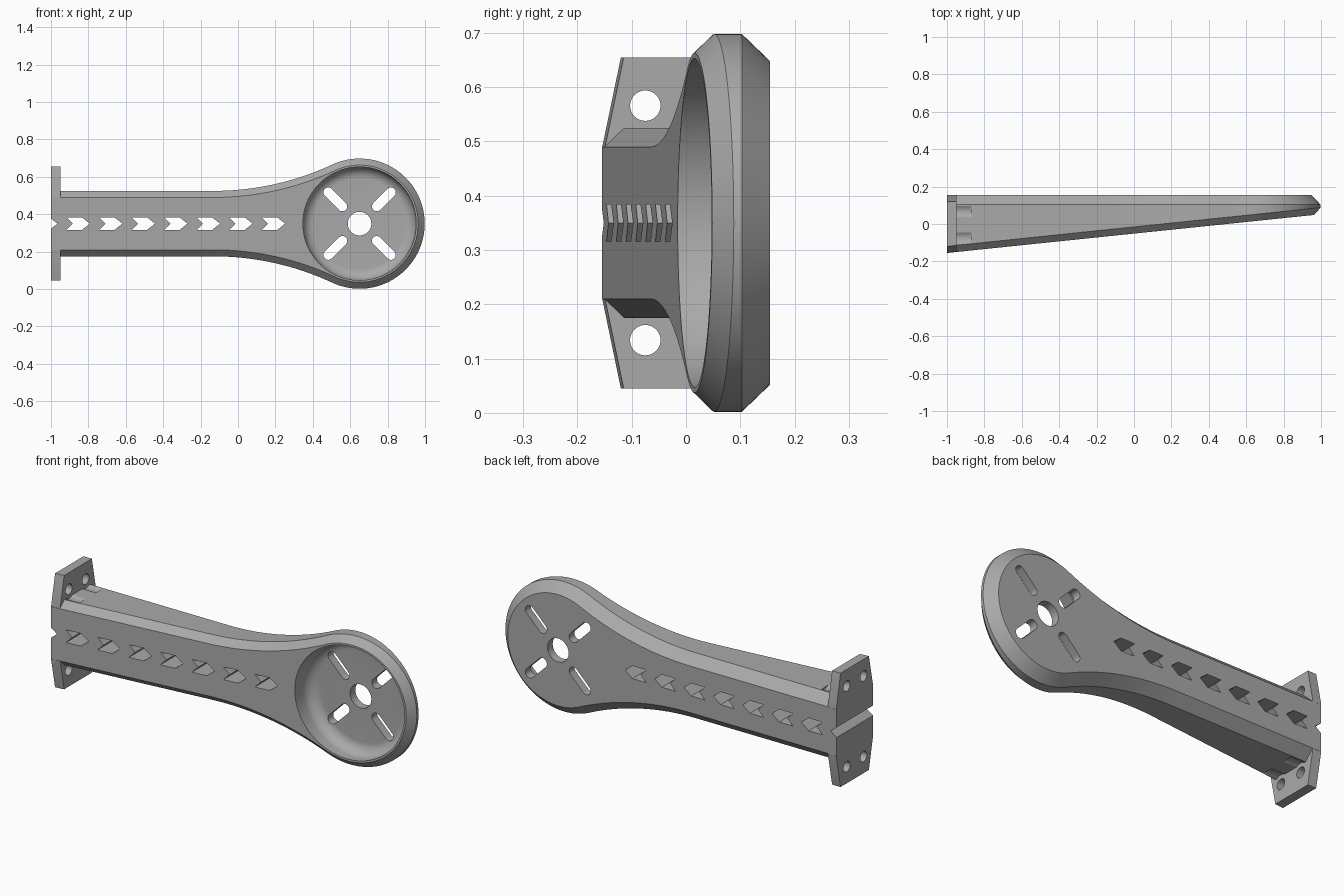
import bpy, bmesh, math
from math import sin, cos, pi

if "Cube" in bpy.data.objects:
    bpy.data.objects.remove(bpy.data.objects["Cube"])

grey = bpy.data.materials.new("grey_plastic")
grey.diffuse_color = (0.40, 0.40, 0.40, 1)
grey.use_nodes = True
grey.node_tree.nodes["Principled BSDF"].inputs["Base Color"].default_value = grey.diffuse_color

CX, CZ, R_HEAD, HALF_W = 0.65, 0.35, 0.348, 0.175   # motor head centre and radius, beam half width
X_BEND = -0.13                                       # where the beam starts to flare
BACK = 0.155


def front(x):
    """Slanted front plane of the arm."""
    return -0.155 + 0.1036 * (x + 1)


def solid(name, lofts):
    """Mesh made of closed lofts; each loft is a list of equal-length rings."""
    bm = bmesh.new()
    for rings in lofts:
        vs = [[bm.verts.new(p) for p in ring] for ring in rings]
        n = len(vs[0])
        for a, b in zip(vs, vs[1:]):
            for i in range(n):
                j = (i + 1) % n
                bm.faces.new((a[i], a[j], b[j], b[i]))
        bm.faces.new(vs[0][::-1])
        bm.faces.new(vs[-1])
    bmesh.ops.recalc_face_normals(bm, faces=bm.faces)
    me = bpy.data.meshes.new(name)
    bm.to_mesh(me)
    bm.free()
    me.materials.append(grey)
    ob = bpy.data.objects.new(name, me)
    bpy.context.collection.objects.link(ob)
    return ob


def circle(u, v, r, n=40):
    return [(u + r * cos(2 * pi * i / n), v + r * sin(2 * pi * i / n)) for i in range(n)]


def along_y(pts, y0, y1):
    return [[(x, y, z) for x, z in pts] for y in (y0, y1)]


def along_x(pts, x0, x1):
    return [[(x, y, z) for y, z in pts] for x in (x0, x1)]


def cut(ob, cutters):
    bpy.context.view_layer.objects.active = ob
    for c in cutters:
        m = ob.modifiers.new("cut", 'BOOLEAN')
        m.operation, m.solver, m.object = 'DIFFERENCE', 'EXACT', c
        bpy.ops.object.modifier_apply(modifier=m.name)


# Arm outline, inset by d: straight beam, flare arc and round head share their centres
def outline(d):
    dx = CX - X_BEND
    flare = (dx ** 2 - R_HEAD ** 2 + HALF_W ** 2) / (2 * (R_HEAD - HALF_W))
    ang = math.atan2(dx, flare + HALF_W)
    half = [(-0.9995, HALF_W - d)]
    for i in range(17):
        a = ang * i / 16
        half.append((X_BEND + (flare + d) * sin(a), HALF_W + flare - (flare + d) * cos(a)))
    start = pi / 2 + ang
    for i in range(1, 41):
        a = start * (1 - i / 40)
        half.append((CX + (R_HEAD - d) * cos(a), (R_HEAD - d) * sin(a)))
    half[-1] = (CX + R_HEAD - d, 0)
    pts = half + [(x, -z) for x, z in half[-2::-1]]
    return [(x, CZ + z) for x, z in pts]


# Arm body with chamfered front and back edges
inner, full, rear = outline(0.035), outline(0), outline(0.05)
arm = solid("motor_arm", [[
    [(x, front(x), z) for x, z in inner],
    [(x, front(x) + 0.036, z) for x, z in full],
    [(x, 0.103, z) for x, z in full],
    [(x, BACK, z) for x, z in rear]]])

# Mounting flange, front side following the slanted plane
flange_half = [(0.1545, 0.135), (0.12, 0.305), (-0.12, 0.305), (-0.1545, 0.139)]
flange_pts = [(y, CZ + z) for y, z in flange_half] + [(y, CZ - z) for y, z in flange_half[::-1]]
flange = solid("mounting_flange", [[
    [(x, y + (front(x) - front(-1) if y < 0 else 0), z) for y, z in flange_pts]
    for x in (-1.0, -0.95)]])

# Cutter: bowl-shaped motor recess with rounded floor
fillet = 0.06
profile = [(0.303, -0.3)] + [
    (0.303 - fillet * (1 - cos(a)), 0.05 + fillet * sin(a))
    for a in [pi / 2 * i / 10 for i in range(11)]]
recess = solid("recess_cutter", [[[(x, y, z) for x, z in circle(CX, CZ, r, 80)] for r, y in profile]])

# Cutter: arrow openings, shaft hole and four diagonal slots
arrow = [(0, 0.034), (0.082, 0.034), (0.125, 0), (0.082, -0.034), (0, -0.034), (0.034, 0)]
through = [along_y([(-1.091 + 0.174 * k + x, CZ + z) for x, z in arrow], -0.4, 0.4) for k in range(8)]
through.append(along_y(circle(CX, CZ, 0.063), -0.4, 0.4))
for k in range(4):
    t = pi / 4 + k * pi / 2
    slot = []
    for dist, a0 in ((0.237, -pi / 2), (0.13, pi / 2)):
        for i in range(11):
            a = a0 + pi * i / 10
            u, v = dist + 0.026 * cos(a), 0.026 * sin(a)
            slot.append((CX + u * cos(t) - v * sin(t), CZ + u * sin(t) + v * cos(t)))
    through.append(along_y(slot, -0.4, 0.4))
openings = solid("opening_cutter", through)

# Cutters: flange bolt holes and clearance grooves for the bolt heads
spots = [(y, z) for y in (-0.075, 0.067) for z in (0.566, 0.134)]
bolts = solid("bolt_cutter", [along_x(circle(y, z, 0.028), -1.1, -0.9) for y, z in spots])
grooves = solid("groove_cutter", [along_x(circle(y, z, 0.05), -0.97, -0.87) for y, z in spots])

cut(arm, [recess, openings, grooves])
cut(flange, [openings, bolts])
for c in (recess, openings, bolts, grooves):
    bpy.data.objects.remove(c)

# Smooth curved walls, keep chamfers crisp
for ob in (arm, flange):
    bpy.ops.object.select_all(action='DESELECT')
    ob.select_set(True)
    bpy.context.view_layer.objects.active = ob
    bpy.ops.object.shade_smooth_by_angle(angle=math.radians(25))
